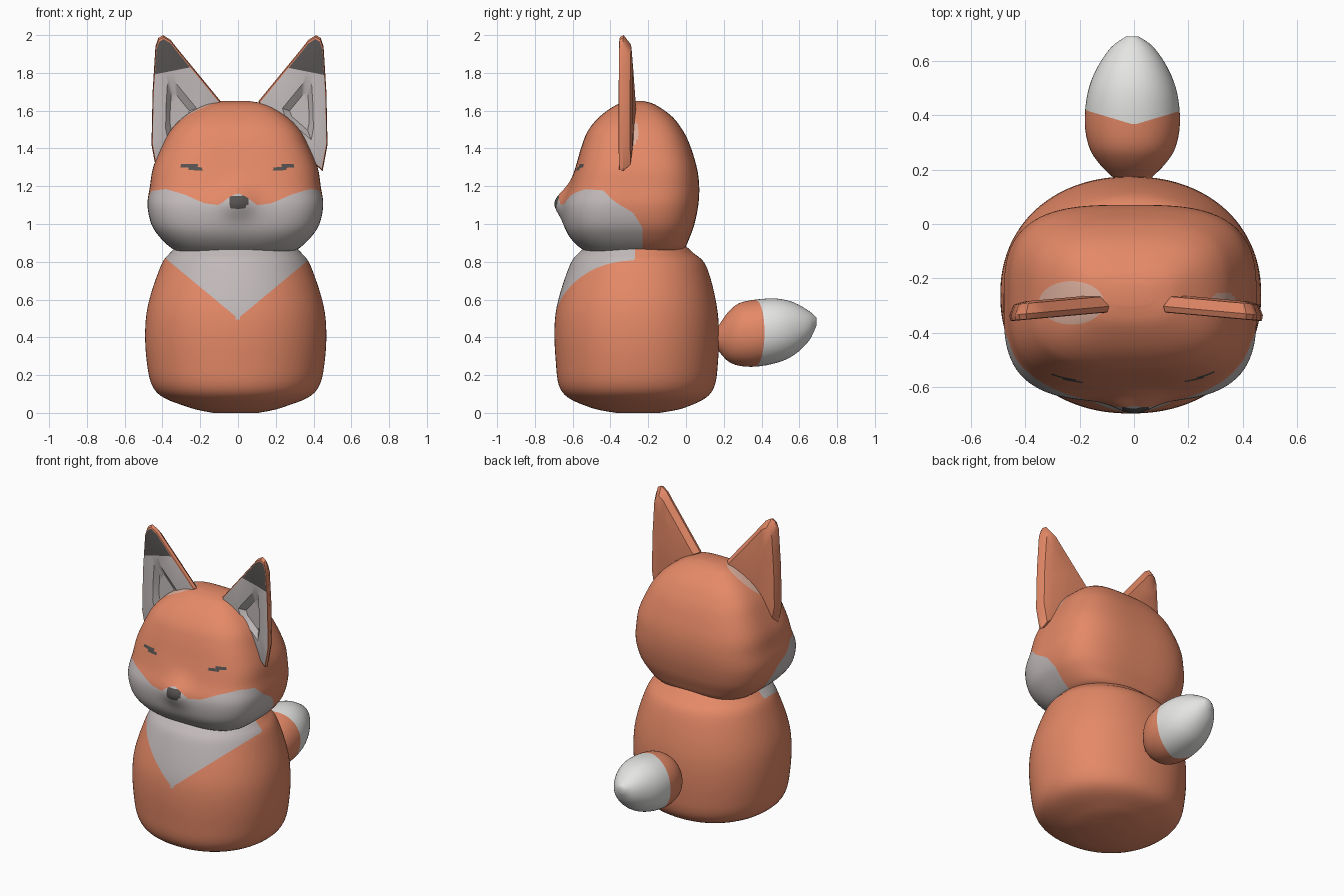
import bpy, bmesh, math

if "Cube" in bpy.data.objects:
    bpy.data.objects.remove(bpy.data.objects["Cube"])

# ---- flat colours ----
def material(name, rgb):
    m = bpy.data.materials.new(name)
    m.diffuse_color = (*rgb, 1)
    m.use_nodes = True
    m.node_tree.nodes["Principled BSDF"].inputs["Base Color"].default_value = m.diffuse_color
    return m

MATS = [material("fox orange", (0.78, 0.25, 0.135)),
        material("warm grey fur", (0.54, 0.49, 0.49)),
        material("charcoal", (0.09, 0.083, 0.08)),
        material("white tail tip", (0.78, 0.78, 0.77)),
        material("pale peach", (0.70, 0.42, 0.33))]
ORANGE, FUR, DARK, WHITE, PEACH = range(5)

# ---- helpers ----
def lerp(x, pts):
    """Piecewise linear curve through (x, y) points."""
    if x <= pts[0][0]:
        return pts[0][1]
    for (a, va), (b, vb) in zip(pts, pts[1:]):
        if x <= b:
            return va + (vb - va) * (x - a) / (b - a)
    return pts[-1][1]

def refine(rows, n):
    """Catmull-Rom interpolation of the profile rows."""
    out = []
    for i in range(len(rows) - 1):
        p = [rows[max(i - 1, 0)], rows[i], rows[i + 1], rows[min(i + 2, len(rows) - 1)]]
        for k in range(n):
            t = k / n
            out.append([0.5 * (2 * b + (c - a) * t + (2 * a - 5 * b + 4 * c - d) * t * t
                               + (3 * b - a - 3 * c + d) * t ** 3) for a, b, c, d in zip(*p)])
    return out + [list(rows[-1])]

def skin(rings):
    """Join closed rings of points and cap both ends."""
    bm = bmesh.new()
    vs = [[bm.verts.new(p) for p in ring] for ring in rings]
    n = len(vs[0])
    for a, b in zip(vs, vs[1:]):
        for i in range(n):
            j = (i + 1) % n
            bm.faces.new((a[i], a[j], b[j], b[i]))
    bm.faces.new(vs[0])
    bm.faces.new(vs[-1])
    bmesh.ops.recalc_face_normals(bm, faces=bm.faces)
    return bm

def loft(rows, power, cx, along_y=False, segments=128, steps=7):
    """Rows are (position, half width, low, high) of rounded-square sections."""
    rings = []
    for t, hw, lo, hi in refine(rows, steps):
        ring = []
        for k in range(segments):
            c = math.cos(2 * math.pi * k / segments)
            s = math.sin(2 * math.pi * k / segments)
            r = (abs(c) ** power + abs(s) ** power) ** (-1 / power)
            x, d = cx + hw * r * c, (lo + hi) / 2 + (hi - lo) / 2 * r * s
            ring.append((x, t, d) if along_y else (x, d, t))
        rings.append(ring)
    return skin(rings)

def paint(bm, f, mat):
    """Cut the mesh along f = 0 and colour the side where f > 0."""
    val = {v: (f(v.co) or 1e-6) for v in bm.verts}
    cuts = []
    for e in list(bm.edges):
        a, b = e.verts
        if val[a] * val[b] < 0:
            t = min(max(val[a] / (val[a] - val[b]), 0.02), 0.98)
            cuts.append(bmesh.utils.edge_split(e, a, t)[1])
    bmesh.ops.connect_verts(bm, verts=cuts)
    for face in bm.faces:
        if f(face.calc_center_median()) > 0:
            face.material_index = mat

def finish(bm, name, angle=50):
    me = bpy.data.meshes.new(name)
    bm.to_mesh(me)
    bm.free()
    for m in MATS:
        me.materials.append(m)
    me.shade_smooth()
    me.set_sharp_from_angle(angle=math.radians(angle))
    bpy.context.collection.objects.link(bpy.data.objects.new(name, me))

# ---- body with V-shaped bib ----
body = loft([(0.0, 0.12, -0.37, -0.14), (0.03, 0.25, -0.51, 0.0), (0.11, 0.42, -0.655, 0.135),
             (0.28, 0.472, -0.69, 0.17), (0.53, 0.472, -0.69, 0.168), (0.77, 0.40, -0.62, 0.11),
             (0.85, 0.345, -0.565, 0.035), (0.9, 0.29, -0.50, -0.02)], 2.15, -0.012)
paint(body, lambda p: min(p.z - 0.5 - 0.83 * abs(p.x), -0.27 - p.y), FUR)
finish(body, "body")

# ---- head with pointed snout ----
HX = -0.014
head = loft([(0.85, 0.28, -0.50, -0.06), (0.87, 0.335, -0.555, -0.01), (0.93, 0.40, -0.615, 0.02),
             (1.0, 0.445, -0.645, 0.045), (1.1, 0.465, -0.65, 0.065), (1.2, 0.452, -0.615, 0.07),
             (1.3, 0.435, -0.585, 0.057), (1.42, 0.385, -0.55, 0.02), (1.5, 0.34, -0.515, -0.02),
             (1.57, 0.27, -0.455, -0.075), (1.63, 0.17, -0.37, -0.16), (1.65, 0.08, -0.30, -0.22)],
            3.2, HX)
for v in head.verts:
    if v.co.y < -0.4:
        v.co.y -= 0.05 * math.exp(-(v.co.x / 0.09) ** 2 - ((v.co.z - 1.12) / 0.08) ** 2)

# cheeks, nose, eyes and pale patches behind the ears
CHEEK_TOP = [(0, 1.165), (0.05, 1.14), (0.10, 1.10), (0.18, 1.11), (0.28, 1.155), (0.38, 1.185), (0.46, 1.175)]
CHEEK_BACK = [(0.86, -0.23), (0.98, -0.23), (1.06, -0.28), (1.12, -0.38), (1.19, -0.45)]
paint(head, lambda p: min(lerp(abs(p.x), CHEEK_TOP) - p.z, lerp(p.z, CHEEK_BACK) - p.y), FUR)
paint(head, lambda p: min(1 - (abs(p.x) / 0.052) ** 3 - (abs(p.z - 1.115) / 0.038) ** 3, -0.4 - p.y), DARK)

def eye(p):
    u = abs(p.x) - 0.235
    return min(1 - (u / 0.056) ** 2 - ((p.z - 1.298 - 0.18 * u) / 0.014) ** 2, -0.4 - p.y)
paint(head, eye, DARK)
for x, y, rx, ry in ((-0.23, -0.29, 0.12, 0.08), (0.33, -0.29, 0.05, 0.04)):
    paint(head, lambda p: min(1 - ((p.x - x) / rx) ** 2 - ((p.y - y) / ry) ** 2, p.z - 1.4), PEACH)
finish(head, "head")

# ---- ears: outline scaled into rim, lining and hollow ----
OUTLINE = [(0.405, 2.0), (0.365, 1.975), (0.33, 1.93), (0.215, 1.79), (0.10, 1.65), (0.14, 1.54),
           (0.28, 1.42), (0.44, 1.28), (0.466, 1.42), (0.46, 1.7), (0.445, 1.94), (0.43, 1.985)]
PX, PZ = 0.33, 1.58
SECTIONS = [(0.6, 0.068), (0.88, 0.06), (1.0, 0.022), (0.975, 0.002), (0.95, 0.0), (0.45, 0.004), (0.28, 0.035)]
for side, name in ((-1, "ear_left"), (1, "ear_right")):
    rings = []
    for scale, depth in SECTIONS:
        ring = []
        for x, z in OUTLINE:
            x, z = PX + (x - PX) * scale, PZ + (z - PZ) * scale
            ring.append((side * x + 0.008, -0.357 + 0.09 * (0.46 - x) + depth, z))
        rings.append(ring)
    ear = skin(rings)
    ear.faces.ensure_lookup_table()
    n = len(OUTLINE)
    lining = list(ear.faces)[4 * n:6 * n] + [ear.faces[-1]]
    for f in lining:
        f.material_index = FUR
    # dark tip only on the lining
    bmesh.ops.bisect_plane(ear, geom=ear.verts[:] + ear.edges[:] + ear.faces[:],
                           plane_co=(side * 0.4, 0, 1.80), plane_no=(side * 0.2, 0, 1))
    for f in ear.faces:
        c = f.calc_center_median()
        if f.material_index == FUR and c.z + 0.2 * (side * c.x - 0.4) > 1.80:
            f.material_index = DARK
    finish(ear, name, 35)

# ---- tail with white tip ----
tail = loft([(0.13, 0.03, 0.37, 0.42), (0.17, 0.07, 0.33, 0.46), (0.22, 0.12, 0.275, 0.53),
             (0.28, 0.158, 0.25, 0.58), (0.37, 0.175, 0.245, 0.6), (0.48, 0.165, 0.265, 0.605),
             (0.57, 0.132, 0.305, 0.585), (0.65, 0.078, 0.38, 0.54), (0.69, 0.022, 0.46, 0.505)],
            2.1, -0.006, along_y=True, segments=64, steps=4)
paint(tail, lambda p: p.y - 0.365 - 0.3 * abs(p.x), WHITE)
finish(tail, "tail")
